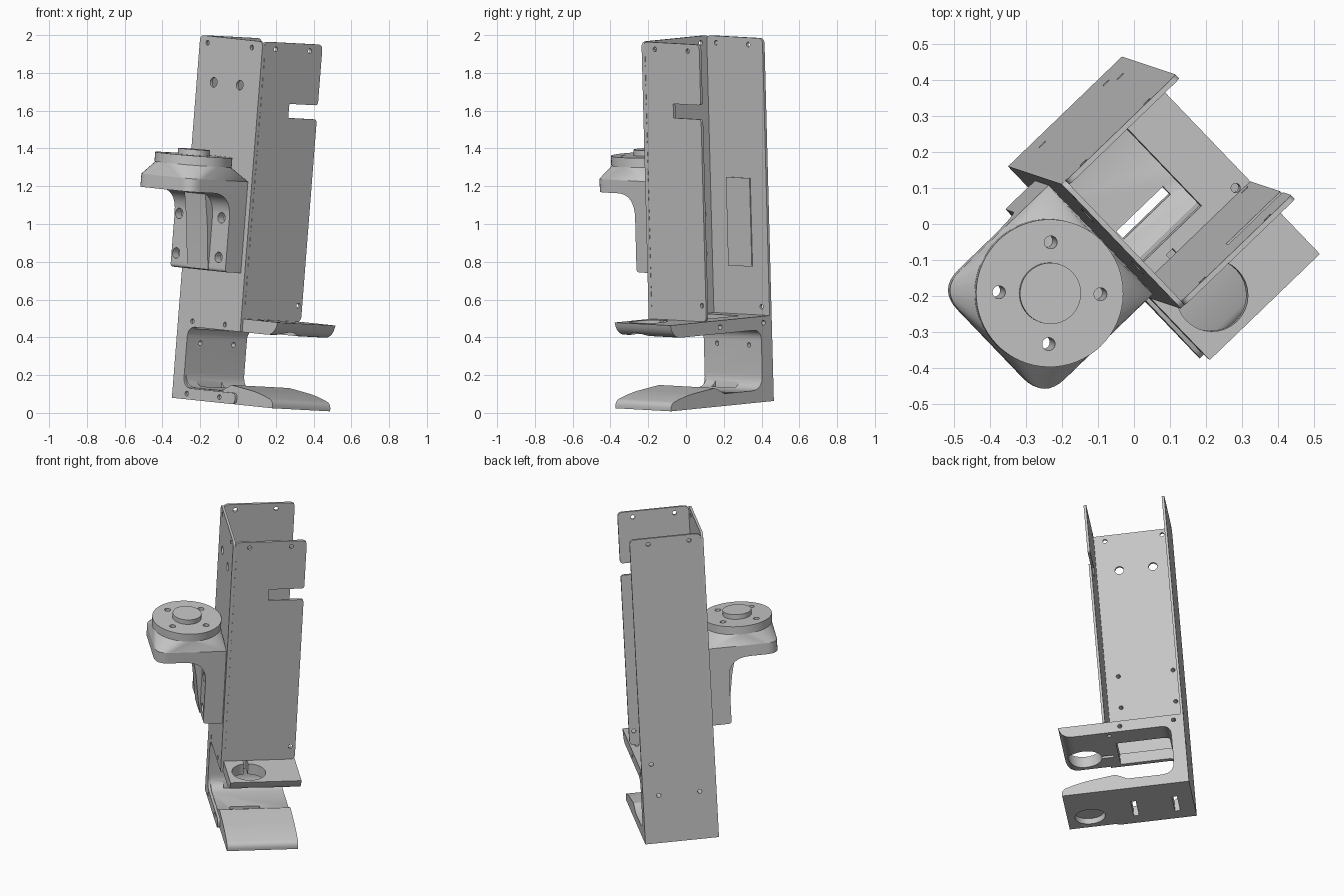
import bpy, bmesh, math
from mathutils import Matrix, Vector

cube = bpy.data.objects.get("Cube")
if cube:
    bpy.data.objects.remove(cube)

# Leaning frame of the whole assembly: U = width, V = depth, W = up
W = Vector((0.078, -0.026, 0.9966)).normalized()
U = Vector((0.69, -0.72, -0.073))
U = (U - W * U.dot(W)).normalized()
V = W.cross(U)
FRAME = Matrix((U, V, W)).transposed().to_4x4()
FRAME.translation = (-0.35, 0.16, 0.08)

# Orientation of a flat outline for each drawing plane
PLANES = {
    "uv": Matrix(((1, 0, 0), (0, 1, 0), (0, 0, 1))),
    "uw": Matrix(((1, 0, 0), (0, 0, 1), (0, 1, 0))),
    "vw": Matrix(((0, 0, 1), (1, 0, 0), (0, 1, 0))),
}

metal = bpy.data.materials.new("grey_metal")
metal.use_nodes = True
GREY = (0.56, 0.56, 0.56, 1)
metal.diffuse_color = GREY
metal.node_tree.nodes["Principled BSDF"].inputs["Base Color"].default_value = GREY


def circle(x, y, r, n=32):
    return [(x + r * math.cos(math.tau * i / n), y + r * math.sin(math.tau * i / n)) for i in range(n)]


def box(x0, x1, y0, y1):
    return [(x0, y0), (x1, y0), (x1, y1), (x0, y1)]


def rounded(points, steps=8):
    """Outline whose corners (x, y, radius) are eased by a curve."""
    out = []
    for i, p in enumerate(points):
        c = Vector(p[:2])
        if len(p) < 3:
            out.append(tuple(c))
            continue
        a = c + (Vector(points[i - 1][:2]) - c).normalized() * p[2]
        b = c + (Vector(points[(i + 1) % len(points)][:2]) - c).normalized() * p[2]
        for k in range(steps + 1):
            t = k / steps
            out.append(tuple(a * (1 - t) ** 2 + c * 2 * t * (1 - t) + b * t ** 2))
    return out


def finish(name, bm):
    bmesh.ops.remove_doubles(bm, verts=bm.verts, dist=1e-5)
    bmesh.ops.recalc_face_normals(bm, faces=bm.faces)
    mesh = bpy.data.meshes.new(name)
    bm.to_mesh(mesh)
    bm.free()
    mesh.materials.append(metal)
    ob = bpy.data.objects.new(name, mesh)
    bpy.context.collection.objects.link(ob)
    ob.matrix_world = FRAME
    return ob


def solid(name, plane, lo, hi, outline, holes=()):
    """Extrude an outline with holes between lo and hi across its plane."""
    curve = bpy.data.curves.new(name, "CURVE")
    curve.dimensions, curve.fill_mode = "2D", "BOTH"
    curve.extrude = (hi - lo) / 2
    for loop in [outline, *holes]:
        s = curve.splines.new("POLY")
        s.points.add(len(loop) - 1)
        for p, q in zip(s.points, loop):
            p.co = (q[0], q[1], 0, 1)
        s.use_cyclic_u = True
    tmp = bpy.data.objects.new(name + "_curve", curve)
    bpy.context.collection.objects.link(tmp)
    mesh = bpy.data.meshes.new_from_object(tmp.evaluated_get(bpy.context.evaluated_depsgraph_get()))
    bpy.data.objects.remove(tmp)
    bm = bmesh.new()
    bm.from_mesh(mesh)
    bm.transform(PLANES[plane].to_4x4() @ Matrix.Translation((0, 0, (lo + hi) / 2)))
    return finish(name, bm)


def cut(ob, *cutters):
    """Subtract cutter solids (plane, lo, hi, outline) from a part."""
    for c in cutters:
        tool = solid("cutter", *c)
        tool.hide_render = True
        mod = ob.modifiers.new("cut", "BOOLEAN")
        mod.operation, mod.solver, mod.object = "DIFFERENCE", "EXACT", tool
        dg = bpy.context.evaluated_depsgraph_get()
        mesh = bpy.data.meshes.new_from_object(ob.evaluated_get(dg))
        ob.modifiers.clear()
        ob.data = mesh
        bpy.data.objects.remove(tool)


T, WIDTH, DEPTH, TOP = 0.015, 0.48, 0.44, 1.927
SHELF, SHELF_TOP = 0.385, 0.455
PIN = 0.013
bolts = [(u, w) for u in (0.065, 0.39) for w in (0.77, 0.98)]

# Sheet channel: front wall with the lower window
pins = [(u, w) for u in (0.11, 0.36) for w in (0.03, 0.415)] + [(0.06, 1.89), (0.4, 1.89)] + bolts
solid("front_wall", "uw", 0, T, rounded([
    (0, 0), (WIDTH, 0, 0.025), (WIDTH, 0.06, 0.025), (0.08, 0.06, 0.06), (0.08, SHELF, 0.06),
    (WIDTH, SHELF), (WIDTH, TOP, 0.03), (0, TOP, 0.03)]),
    [circle(*p, PIN, 16) for p in pins] + [circle(u, 1.685, 0.026) for u in (0.13, 0.33)])

# Left wall, full height, with an inner pad
wall_pins = [(0.085, 1.89), (0.33, 1.89), (0.38, 0.5), (0.1, 0.3), (0.345, 0.3)]
solid("left_wall", "vw", 0, T, rounded([
    (T, 0), (DEPTH, 0), (DEPTH, TOP, 0.03), (T, TOP, 0.03)]),
    [circle(*p, PIN, 16) for p in wall_pins])
solid("left_wall_pad", "vw", T, T + 0.006, box(0.14, 0.32, 0.71, 1.18))

# Right wall with rear notch
right_wall = solid("right_wall", "vw", WIDTH - T, WIDTH, rounded([
    (T, SHELF_TOP), (DEPTH, SHELF_TOP, 0.03), (DEPTH, 1.53, 0.02), (0.23, 1.53), (0.23, 1.605),
    (DEPTH, 1.605, 0.02), (DEPTH, TOP, 0.03), (T, TOP, 0.03)]))
cut(right_wall, *[("vw", 0.4, 0.6, circle(*p, PIN, 16)) for p in ((0.1, 1.89), (0.35, 1.89), (0.41, 0.54))])

# Stitch marks along the right fold
dashes = [box(0.02, 0.026, 0.52 + 0.05 * i, 0.55 + 0.05 * i) for i in range(27)]
solid("fold_marks", "vw", WIDTH, WIDTH + 0.002, dashes[0], dashes[1:])

# C-shaped base: floor, thick wall and shelf in one profile
base = solid("base_bracket", "uw", T, DEPTH, rounded([
    (T, 0), (0.755, 0), (0.755, 0.04, 0.03), (0.64, 0.075, 0.07), (0.43, 0.1), (0.36, 0.065),
    (0.08, 0.065, 0.08), (0.08, SHELF, 0.06), (0.725, SHELF, 0.06), (0.745, SHELF_TOP),
    (T, SHELF_TOP)]))
cut(base,
    ("uv", 0.3, 0.6, box(0.1, 0.42, 0.03, 0.295)),
    ("uv", 0.3, 0.6, circle(0.62, 0.144, 0.1)),
    ("uv", 0.3, 0.6, box(0.45, 0.56, 0.13, 0.155)),
    ("uv", 0.3, 0.6, circle(0.45, 0.398, PIN, 16)),
    ("uv", -0.1, 0.035, circle(0.62, 0.144, 0.09)),
    ("uv", -0.1, 0.2, box(0.335, 0.365, 0.09, 0.27)),
    ("uv", -0.1, 0.2, box(0.09, 0.12, 0.09, 0.27)),
    *[("vw", -0.1, 0.2, circle(v, 0.3, PIN, 16)) for v in (0.1, 0.345)],
    *[("uw", 0.4, 0.6, circle(u, 0.42, PIN, 16)) for u in (0.06, 0.38)])

# Flange mount: column with a curved neck
CU, CV, HALF = 0.24, -0.21, 0.21
column = solid("mount_column", "vw", CU - HALF, CU + HALF, rounded([
    (0, 0.695), (-0.115, 0.695, 0.02), (-0.115, 1.11, 0.13), (-0.26, 1.11), (-0.26, 1.14), (0, 1.14)]))
cut(column, *[("uw", -0.3, -0.07, circle(u, w, 0.028)) for u, w in bolts],
    *[("uw", -0.3, 0.1, circle(u, w, PIN, 16)) for u, w in bolts])

# Tapering rib on the column
solid("column_rib", "vw", 0.16, 0.32, [
    (-0.1, 0.7), (-0.118, 0.7), (-0.15, 0.95), (-0.18, 1.1), (-0.1, 1.1)])

# Square body and shoulder rising to the round flange
bolt_holes = [circle(CU + i, CV + j, 0.018, 20) for i in (-0.1, 0.1) for j in (-0.1, 0.1)]
square = rounded([(CU - HALF, CV - HALF, 0.08), (CU + HALF, CV - HALF, 0.08),
                  (CU + HALF, 0), (CU - HALF, 0)])
solid("mount_body", "uv", 1.11, 1.18, square, bolt_holes)
bm = bmesh.new()
for loop, w in ((square, 1.18), (circle(CU, CV, 0.2, 48), 1.25)):
    for p in loop:
        bm.verts.new((p[0], p[1], w))
bmesh.ops.convex_hull(bm, input=bm.verts)
shoulder = finish("mount_shoulder", bm)
cut(shoulder, *[("uv", 1.0, 1.4, h) for h in bolt_holes])
solid("flange_ring", "uv", 1.25, 1.3, circle(CU, CV, 0.205, 64), bolt_holes)
solid("flange_boss", "uv", 1.3, 1.33, circle(CU, CV, 0.085, 48))

# Smooth curved faces, keep the folds sharp
bpy.ops.object.select_all(action="DESELECT")
for ob in bpy.context.collection.objects:
    if ob.type == "MESH" and metal.name in ob.data.materials:
        ob.select_set(True)
        bpy.context.view_layer.objects.active = ob
bpy.ops.object.shade_smooth_by_angle(angle=math.radians(30))
